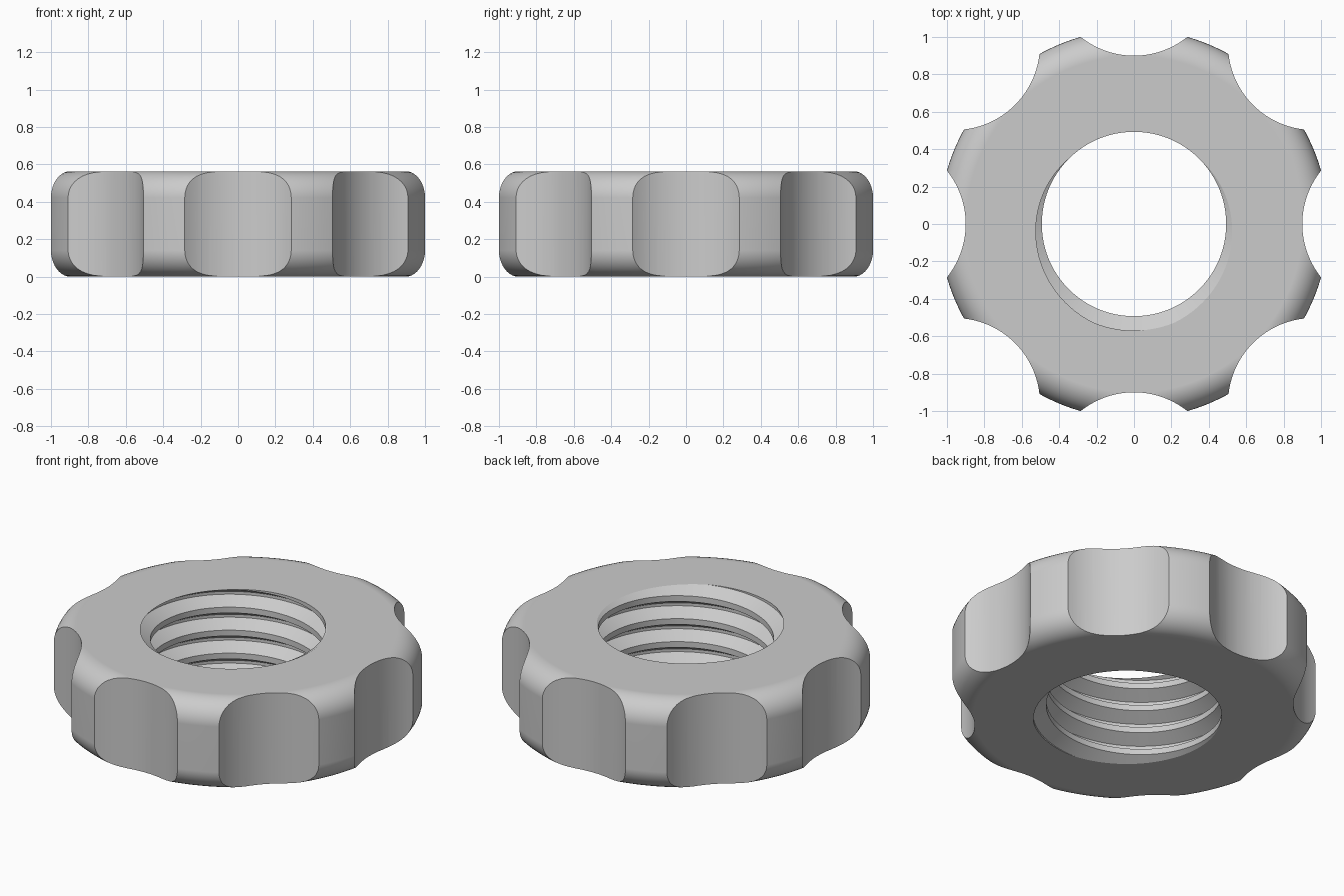
import bpy, bmesh, math

if "Cube" in bpy.data.objects:
    bpy.data.objects.remove(bpy.data.objects["Cube"], do_unlink=True)

HEIGHT = 0.563
OUTER_R, FILLET = 1.04, 0.14
NOTCH_R, NOTCH_OFFSET, NOTCHES = 0.456, 1.356, 8
PITCH, MINOR_R, MAJOR_R = 0.1425, 0.493, 0.57
GROOVE_ANGLE = math.radians(-90)   # where the thread groove runs out of the top face

grey = bpy.data.materials.new("light grey")
grey.use_nodes = True
colour = (0.6, 0.6, 0.6, 1)
grey.diffuse_color = colour
grey.node_tree.nodes["Principled BSDF"].inputs["Base Color"].default_value = colour


def to_object(name, bm):
    bmesh.ops.recalc_face_normals(bm, faces=bm.faces[:])
    mesh = bpy.data.meshes.new(name)
    bm.to_mesh(mesh)
    bm.free()
    obj = bpy.data.objects.new(name, mesh)
    mesh.materials.append(grey)
    bpy.context.collection.objects.link(obj)
    return obj


def rounded_disc(name, segments=192, steps=10):
    """Lathe a disc with filleted rims."""
    r, f = OUTER_R - FILLET, FILLET
    arc = [math.pi / 2 * i / steps for i in range(steps + 1)]
    profile = [(r + f * math.sin(a), f - f * math.cos(a)) for a in arc]
    profile += [(r + f * math.cos(a), HEIGHT - f + f * math.sin(a)) for a in arc]
    bm = bmesh.new()
    rings = []
    for pr, z in profile:
        rings.append([bm.verts.new((pr * math.cos(t), pr * math.sin(t), z))
                      for t in (2 * math.pi * i / segments for i in range(segments))])
    for a, b in zip(rings, rings[1:]):
        for i in range(segments):
            j = (i + 1) % segments
            bm.faces.new((a[i], a[j], b[j], b[i]))
    bm.faces.new(rings[0][::-1])
    bm.faces.new(rings[-1])
    return to_object(name, bm)


def notch_cutters(name):
    """Ring of upright cylinders that scallop the rim."""
    bm = bmesh.new()
    for k in range(NOTCHES):
        a = 2 * math.pi * k / NOTCHES
        made = bmesh.ops.create_cone(bm, cap_ends=True, segments=128, radius1=NOTCH_R,
                                     radius2=NOTCH_R, depth=HEIGHT + 0.4)
        bmesh.ops.translate(bm, verts=made["verts"], vec=(
            NOTCH_OFFSET * math.cos(a), NOTCH_OFFSET * math.sin(a), HEIGHT / 2))
    return to_object(name, bm)


def thread_core(name, turns=8, segments=96):
    """Right-handed screw solid, longer than the hole it cuts."""
    # one pitch of the thread: (fraction of pitch, radius)
    profile = [(-1 / 16, MAJOR_R), (1 / 16, MAJOR_R), (3 / 8, MINOR_R), (5 / 8, MINOR_R)]
    z0 = HEIGHT - 6 * PITCH
    bm = bmesh.new()
    columns = []
    for i in range(segments):
        t = 2 * math.pi * i / segments
        c, s = math.cos(t + GROOVE_ANGLE), math.sin(t + GROOVE_ANGLE)
        columns.append([bm.verts.new((r * c, r * s, z0 + PITCH * (k + u + i / segments)))
                        for k in range(turns + 1) for u, r in profile])
    n = len(profile)
    # the seam joins each column to the next turn of the first one
    columns.append(columns[0][n:])
    last = turns * n
    for a, b in zip(columns, columns[1:]):
        for j in range(last - 1):
            bm.faces.new((a[j], b[j], b[j + 1], a[j + 1]))
    loose = [v for v in bm.verts if not v.link_faces]
    bmesh.ops.delete(bm, geom=loose, context='VERTS')
    # close each end with a fan to the axis
    rim = [e for e in bm.edges if e.is_boundary]
    mid = HEIGHT / 2
    for side in (-1, 1):
        edges = [e for e in rim if (e.verts[0].co.z - mid) * side > 0]
        zs = [v.co.z for e in edges for v in e.verts]
        hub = bm.verts.new((0, 0, (min(zs) + max(zs)) / 2))
        for e in edges:
            bm.faces.new((e.verts[0], e.verts[1], hub))
    return to_object(name, bm)


def cut(obj, cutter):
    mod = obj.modifiers.new("cut", 'BOOLEAN')
    mod.operation, mod.solver, mod.object = 'DIFFERENCE', 'EXACT', cutter
    bpy.ops.object.modifier_apply(modifier=mod.name)
    bpy.data.objects.remove(cutter, do_unlink=True)


# Scalloped ring nut with a threaded bore
nut = rounded_disc("scalloped_nut")
bpy.ops.object.select_all(action='DESELECT')
bpy.context.view_layer.objects.active = nut
nut.select_set(True)
cut(nut, notch_cutters("notch_cutter"))
cut(nut, thread_core("thread_cutter"))

# Smooth rounds, crisp edges, flat end faces
bpy.ops.object.shade_smooth_by_angle(angle=math.radians(25))
weighted = nut.modifiers.new("flat ends", 'WEIGHTED_NORMAL')
weighted.keep_sharp = True
